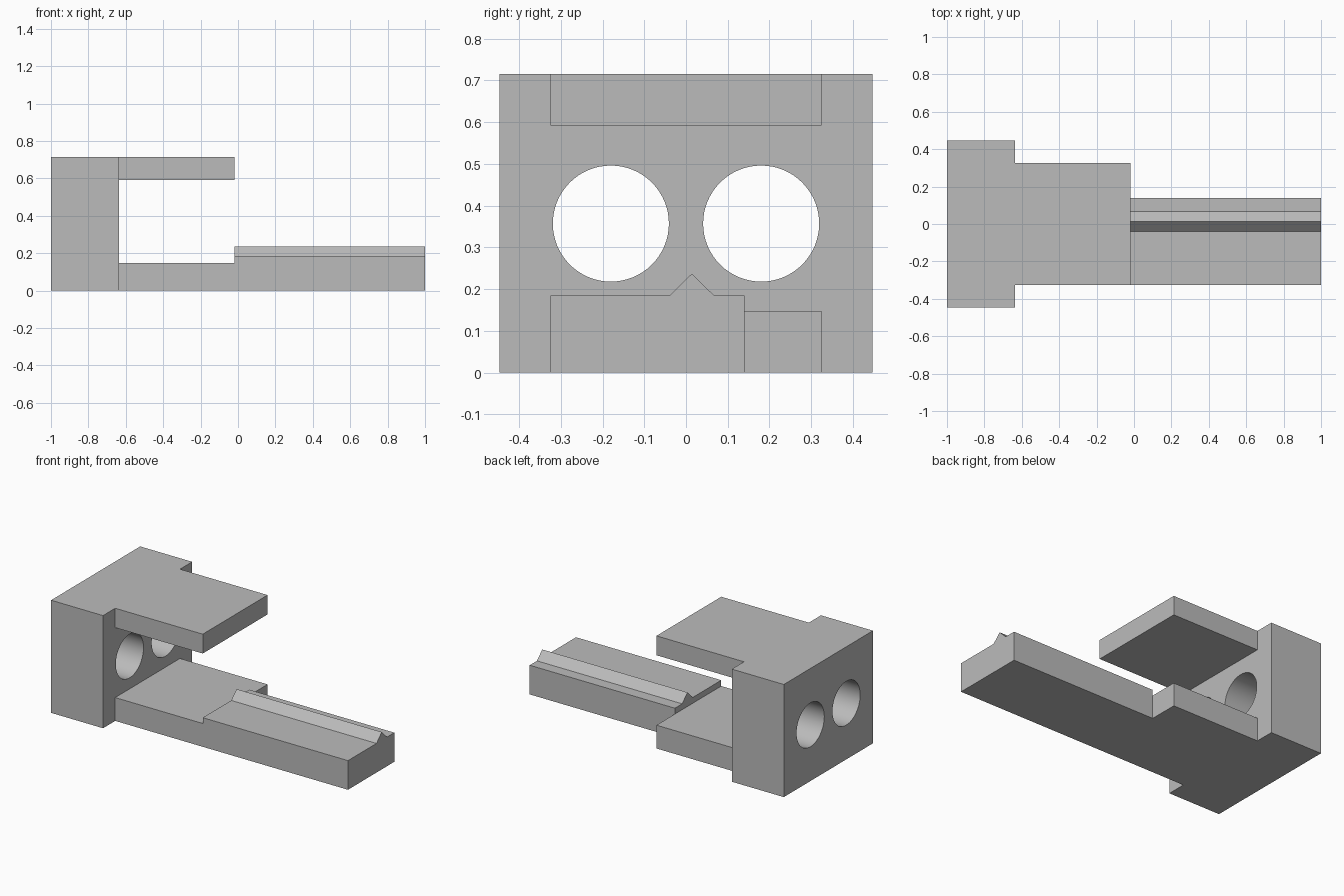
import bpy, bmesh, math
from mathutils import Matrix, Vector

old = bpy.data.objects.get("Cube")
if old:
    bpy.data.objects.remove(old, do_unlink=True)

grey = bpy.data.materials.new("plain_grey")
grey.use_nodes = True
GREY = (0.5, 0.5, 0.5, 1)
grey.diffuse_color = GREY
grey.node_tree.nodes["Principled BSDF"].inputs["Base Color"].default_value = GREY


def finish(name, bm):
    bmesh.ops.recalc_face_normals(bm, faces=bm.faces)
    mesh = bpy.data.meshes.new(name)
    bm.to_mesh(mesh)
    bm.free()
    mesh.materials.append(grey)
    obj = bpy.data.objects.new(name, mesh)
    bpy.context.scene.collection.objects.link(obj)
    return obj


def extrude_x(name, profile, x0, x1):
    """Extrude a (y, z) outline from x0 to x1."""
    bm = bmesh.new()
    face = bm.faces.new([bm.verts.new((x0, y, z)) for y, z in profile])
    ext = bmesh.ops.extrude_face_region(bm, geom=[face])
    verts = [v for v in ext["geom"] if isinstance(v, bmesh.types.BMVert)]
    bmesh.ops.translate(bm, verts=verts, vec=Vector((x1 - x0, 0, 0)))
    return finish(name, bm)


def slab(name, x0, x1, half, z0, z1):
    return extrude_x(name, [(-half, z0), (half, z0), (half, z1), (-half, z1)], x0, x1)


def combine(body, other, operation):
    """Apply a boolean to the body and discard the other part."""
    mod = body.modifiers.new("join", "BOOLEAN")
    mod.operation = operation
    mod.solver = "EXACT"
    mod.object = other
    bpy.context.view_layer.objects.active = body
    bpy.ops.object.modifier_apply(modifier=mod.name)
    bpy.data.objects.remove(other, do_unlink=True)


BACK, FACE, STEP, END = -1.0, -0.635, -0.02, 1.0
HALF, HEIGHT = 0.325, 0.715

# Upright block with two round through holes
body = slab("bracket_body", BACK, FACE, 0.447, 0, HEIGHT)
for side in (-1, 1):
    bm = bmesh.new()
    bmesh.ops.create_cone(
        bm, cap_ends=True, segments=64, radius1=0.139, radius2=0.139, depth=1,
        matrix=Matrix.Translation((-0.8, side * 0.18, 0.357))
        @ Matrix.Rotation(math.pi / 2, 4, "Y"))
    combine(body, finish("hole_cutter", bm), "DIFFERENCE")

# Upper shelf and lower platform, overlapping into the block to fuse
INSET = 0.05
combine(body, slab("upper_shelf", FACE - INSET, STEP, HALF, 0.592, HEIGHT), "UNION")
combine(body, slab("lower_platform", FACE - INSET, STEP, HALF, 0, 0.148), "UNION")

# Long rail with a triangular ridge along its top
rail = [(-HALF, 0), (0.14, 0), (0.14, 0.185), (0.067, 0.185),
        (0.014, 0.237), (-0.039, 0.185), (-HALF, 0.185)]
combine(body, extrude_x("ridged_rail", rail, STEP, END), "UNION")

# Merge flat faces, then smooth only the hole walls
bm = bmesh.new()
bm.from_mesh(body.data)
bmesh.ops.remove_doubles(bm, verts=bm.verts, dist=0.0005)
bmesh.ops.dissolve_limit(bm, angle_limit=math.radians(1), verts=bm.verts, edges=bm.edges)
bm.to_mesh(body.data)
bm.free()
bpy.ops.object.select_all(action="DESELECT")
body.select_set(True)
bpy.context.view_layer.objects.active = body
bpy.ops.object.shade_smooth_by_angle(angle=math.radians(30))
